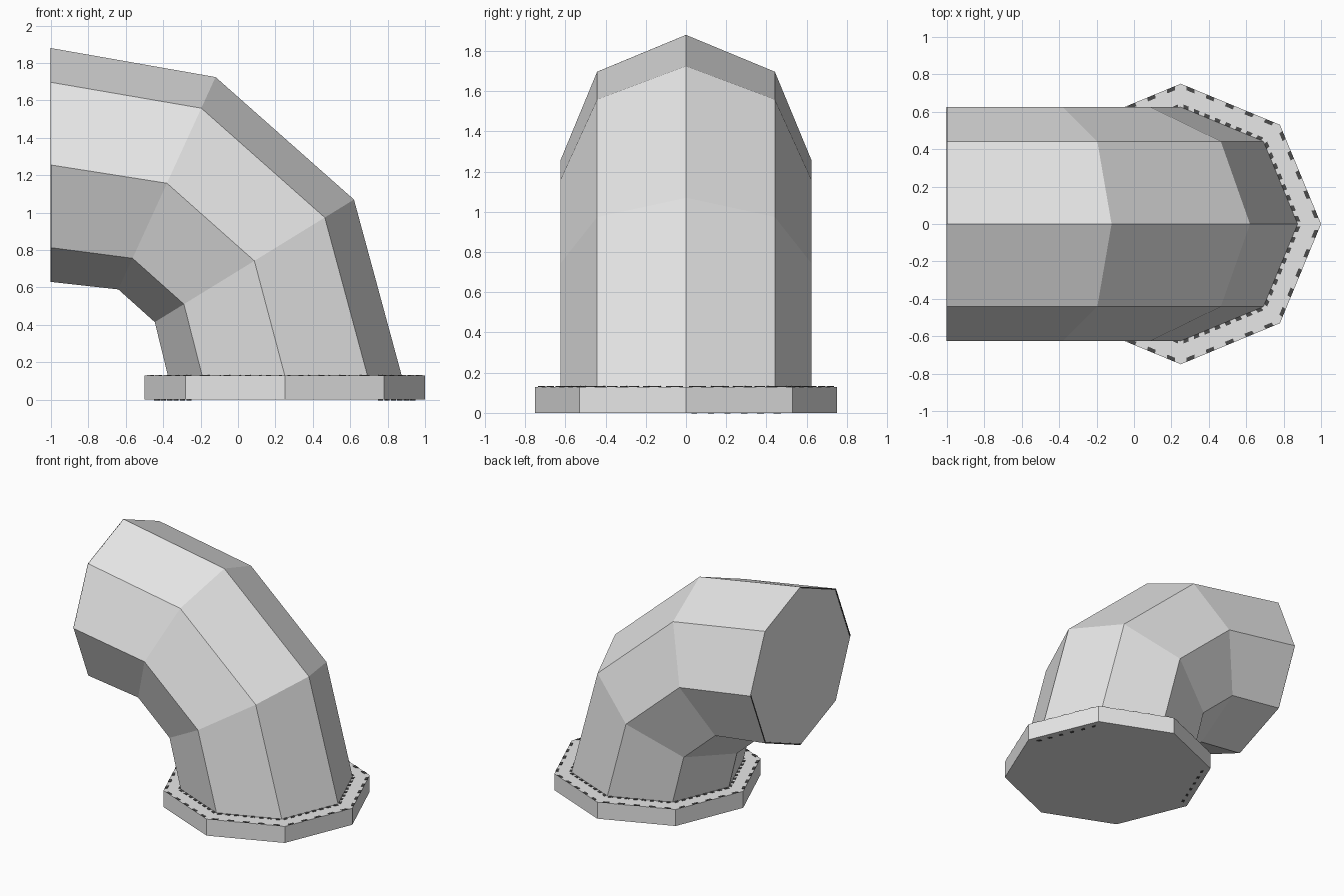
import bpy, bmesh, math
from mathutils import Vector

if "Cube" in bpy.data.objects:
    bpy.data.objects.remove(bpy.data.objects["Cube"])

SIDES = 8
X, Y, Z = Vector((1, 0, 0)), Vector((0, 1, 0)), Vector((0, 0, 1))


def material(name, value):
    m = bpy.data.materials.new(name)
    m.diffuse_color = (value, value, value, 1)
    m.use_nodes = True
    m.node_tree.nodes["Principled BSDF"].inputs["Base Color"].default_value = m.diffuse_color
    return m


grey = material("light grey", 0.8)
dark = material("dark grey", 0.07)


def finish(name, bm, mat):
    bmesh.ops.recalc_face_normals(bm, faces=bm.faces[:])
    mesh = bpy.data.meshes.new(name)
    bm.to_mesh(mesh)
    bm.free()
    mesh.materials.append(mat)
    obj = bpy.data.objects.new(name, mesh)
    bpy.context.collection.objects.link(obj)


def loft(name, rings, half_width):
    """Closed tube through elliptical rings: (centre xz, in-plane half axis xz)."""
    bm = bmesh.new()
    loops = []
    for (cx, cz), (ax, az) in rings:
        loop = []
        for i in range(SIDES):
            t = math.tau * i / SIDES
            c, s = math.cos(t), math.sin(t)
            loop.append(bm.verts.new((cx + ax * c, half_width * s, cz + az * c)))
        loops.append(loop)
    for a, b in zip(loops, loops[1:]):
        for i in range(SIDES):
            j = (i + 1) % SIDES
            bm.faces.new((a[i], a[j], b[j], b[i]))
    bm.faces.new(loops[0])
    bm.faces.new(loops[-1])
    finish(name, bm, grey)


def seam(name, centre, radius, u, normal, edges, count, width, fill):
    """Thin dashes just inside the chosen edges of an octagon (u and y span its plane)."""
    bm = bmesh.new()
    centre = Vector(centre)

    def corner(i, r):
        t = math.tau * i / SIDES
        return centre + (u * math.cos(t) + Y * math.sin(t)) * r

    for e in edges:
        for k in range(count):
            f0, f1 = (k + 0.5 - fill / 2) / count, (k + 0.5 + fill / 2) / count
            base = [corner(e, r).lerp(corner(e + 1, r), f)
                    for r, f in ((radius, f0), (radius, f1),
                                 (radius - width, f1), (radius - width, f0))]
            low = [bm.verts.new(p - normal * 0.001) for p in base]
            top = [bm.verts.new(p + normal * 0.003) for p in base]
            bm.faces.new(low)
            bm.faces.new(top)
            for i in range(4):
                j = (i + 1) % 4
                bm.faces.new((low[i], low[j], top[j], top[i]))
    finish(name, bm, dark)


# bent pipe: base, two mitred joints, end cap
loft("pipe_elbow", [
    ((0.25, 0.13), (0.625, 0.0)),
    ((0.0875, 0.7425), (0.5325, 0.3275)),
    ((-0.38, 1.1575), (0.26, 0.5675)),
    ((-1.0, 1.255), (0.0, 0.625)),
], 0.625)

# octagonal base flange
loft("base_flange", [
    ((0.25, 0.0), (0.75, 0.0)),
    ((0.25, 0.13), (0.75, 0.0)),
], 0.75)

# broken dark lines on the flange top, its underside and the pipe end
seam("flange_rim_line", (0.25, 0, 0.13), 0.75, X, Z, range(SIDES), 5, 0.022, 0.4)
seam("pipe_joint_line", (0.25, 0, 0.13), 0.645, X, Z, range(SIDES), 8, 0.02, 0.5)
seam("underside_line", (0.25, 0, 0.0), 0.71, X, -Z, (0, 3), 6, 0.02, 0.3)
seam("pipe_end_line", (-1.0, 0, 1.255), 0.625, Z, -X, (2, 3, 6, 7), 1, 0.01, 1.0)
